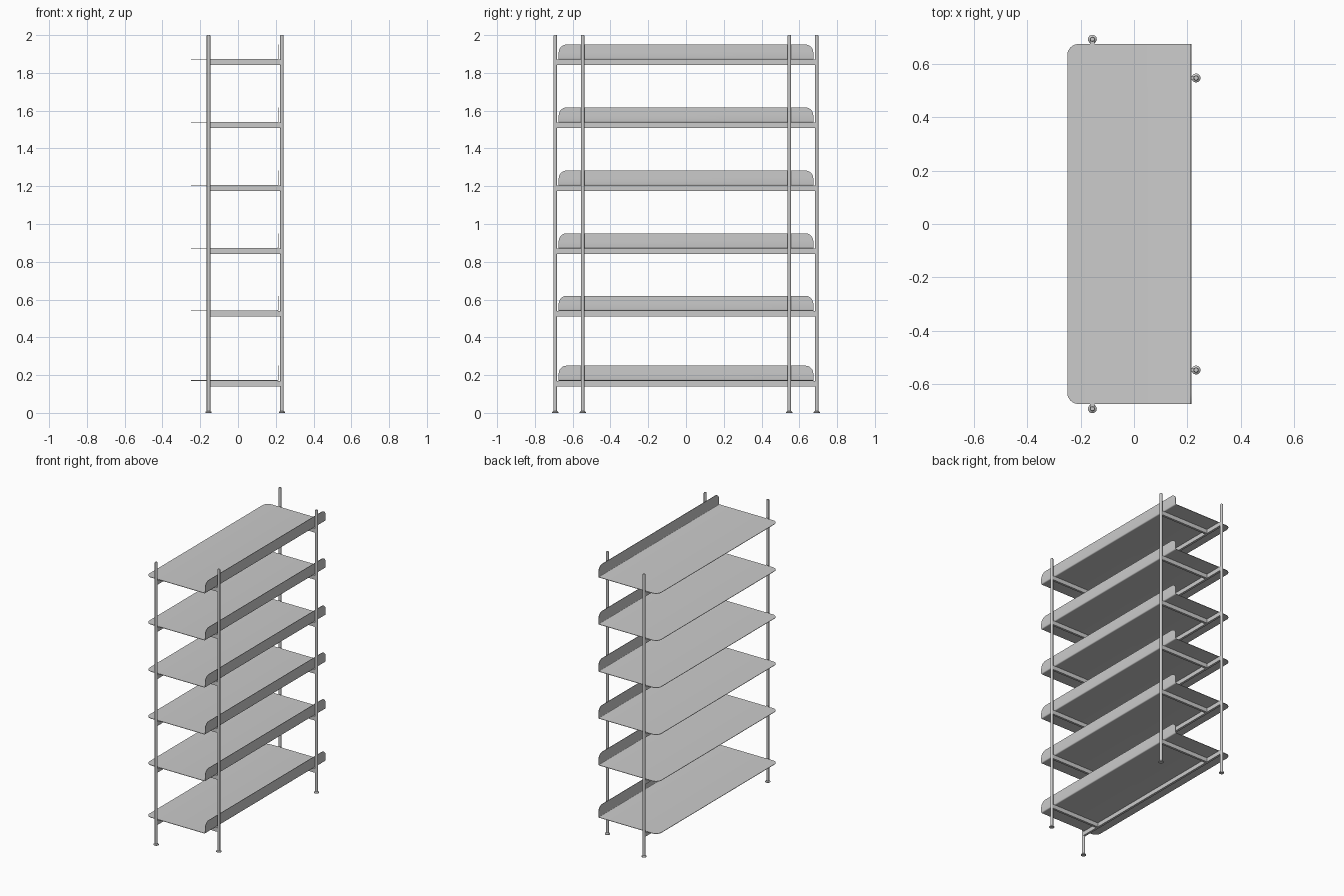
import bpy, bmesh
from math import sin, cos, pi, radians

if "Cube" in bpy.data.objects:
    bpy.data.objects.remove(bpy.data.objects["Cube"])

SHELF_TOPS = [0.173, 0.543, 0.874, 1.206, 1.540, 1.873]
T = 0.003                       # sheet thickness
FRONT_X, FRONT_Y = -0.156, 0.692    # wide pair of posts
BACK_X, BACK_Y = 0.2325, 0.547      # narrow pair of posts


def finish(name, bm, thickness=0):
    bmesh.ops.recalc_face_normals(bm, faces=bm.faces)
    me = bpy.data.meshes.new(name)
    bm.to_mesh(me)
    bm.free()
    ob = bpy.data.objects.new(name, me)
    bpy.context.collection.objects.link(ob)
    bpy.ops.object.select_all(action='DESELECT')
    ob.select_set(True)
    bpy.context.view_layer.objects.active = ob
    if thickness:
        mod = ob.modifiers.new("sheet", 'SOLIDIFY')
        mod.thickness, mod.offset = thickness, 0
        bpy.ops.object.modifier_apply(modifier=mod.name)
    bpy.ops.object.shade_smooth_by_angle(angle=radians(30))
    return ob


def place(ob, name, loc):
    c = ob.copy()               # linked copy sharing the mesh
    c.name, c.location = name, loc
    bpy.context.collection.objects.link(c)


def post():
    # lathed tube with a flared foot and an eased top
    prof = [(0, 0), (0.0165, 0), (0.0165, 0.005), (0.0095, 0.010),
            (0.0095, 1.997), (0.0075, 2.0), (0, 2.0)]
    bm = bmesh.new()
    vs = [bm.verts.new((r, 0, z)) for r, z in prof]
    es = [bm.edges.new(p) for p in zip(vs, vs[1:])]
    bmesh.ops.spin(bm, geom=vs + es, cent=(0, 0, 0), axis=(0, 0, 1),
                   angle=2 * pi, steps=24)
    bmesh.ops.remove_doubles(bm, verts=bm.verts, dist=1e-5)
    return finish("post_front_left", bm)


def shelf():
    # one folded sheet: flat floor, tight bend, upright lip; rounded free corners
    hy, x0, x1, top, r, R, n = 0.674, -0.25, 0.2135, 0.0785, 0.006, 0.042, 8
    bm = bmesh.new()
    bend = []
    for i in range(5):
        a = i / 4 * pi / 2
        x, z = x1 - r + r * sin(a), r - r * cos(a)
        bend.append([bm.verts.new((x, y, z)) for y in (-hy, hy)])
    for (a, b), (c, d) in zip(bend, bend[1:]):
        bm.faces.new((a, b, d, c))
    arc = [(R - R * cos(i / n * pi / 2), R - R * sin(i / n * pi / 2))
           for i in range(n + 1)]
    # (distance in from the side edge, distance in from the free edge)
    outline = [(hy - s, e) for s, e in reversed(arc)] + [(s - hy, e) for s, e in arc]
    outline = [(hy - s, e) for s, e in arc[::-1]]
    outline = [(hy - s, e) for s, e in arc] + [(s - hy, e) for s, e in arc[::-1]]
    floor = [bm.verts.new((x0 + e, y, 0)) for y, e in outline]
    lip = [bm.verts.new((x1, y, top - e)) for y, e in outline]
    bm.faces.new(bend[0] + floor)
    bm.faces.new(bend[-1] + lip)
    return finish("shelf_1", bm, T)


def rail(name, sx, sy):
    bm = bmesh.new()
    bmesh.ops.create_cube(bm, size=1)
    bmesh.ops.scale(bm, vec=(sx, sy, 0.029), verts=bm.verts)
    return finish(name, bm)


# posts
p = post()
p.location = (FRONT_X, -FRONT_Y, 0)
place(p, "post_front_right", (FRONT_X, FRONT_Y, 0))
place(p, "post_back_left", (BACK_X, -BACK_Y, 0))
place(p, "post_back_right", (BACK_X, BACK_Y, 0))

# shelves, each on one long rail and two cross rails
s = shelf()
long_rail = rail("long_rail_1", 0.016, 2 * FRONT_Y)
cross = rail("cross_rail_1_left", BACK_X - FRONT_X - 0.008, 0.016)
cx = (BACK_X + FRONT_X + 0.008) / 2
for i, z in enumerate(SHELF_TOPS, 1):
    zr = z - T - 0.0145
    if i == 1:
        s.location = (0, 0, z - T / 2)
        long_rail.location = (FRONT_X, 0, zr)
        cross.location = (cx, -BACK_Y, zr)
    else:
        place(s, f"shelf_{i}", (0, 0, z - T / 2))
        place(long_rail, f"long_rail_{i}", (FRONT_X, 0, zr))
        place(cross, f"cross_rail_{i}_left", (cx, -BACK_Y, zr))
    place(cross, f"cross_rail_{i}_right", (cx, BACK_Y, zr))
